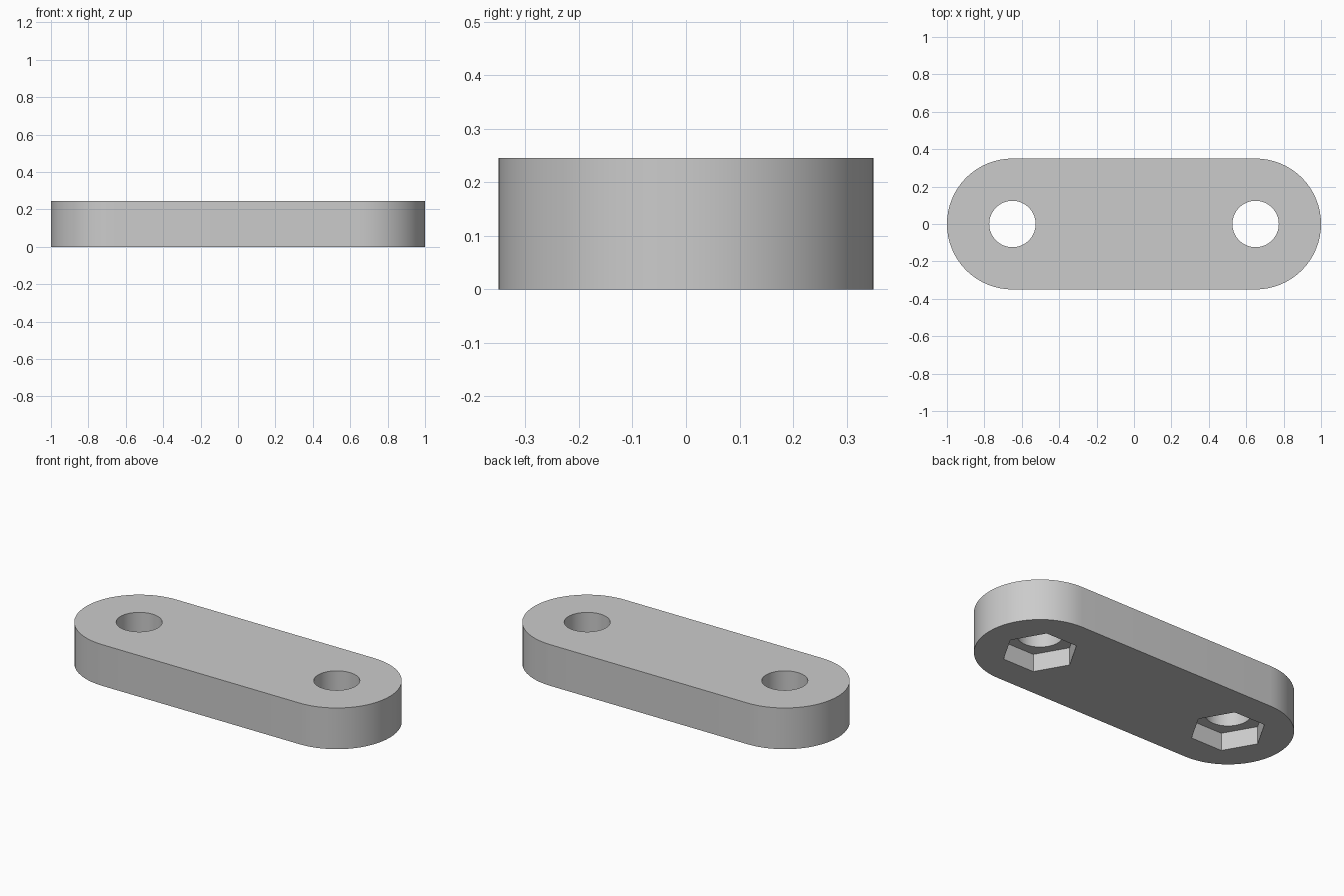
import bpy
import bmesh
from math import cos, sin, pi, radians

if "Cube" in bpy.data.objects:
    bpy.data.objects.remove(bpy.data.objects["Cube"], do_unlink=True)

END_RADIUS = 0.35
HOLE_X = 0.65
THICKNESS = 0.245
HOLE_RADIUS = 0.124
NUT_RADIUS = 0.205
NUT_DEPTH = 0.105
ARC_STEPS = 32

grey = bpy.data.materials.new("light grey")
grey.use_nodes = True
colour = (0.6, 0.6, 0.6, 1)
grey.diffuse_color = colour
grey.node_tree.nodes["Principled BSDF"].inputs["Base Color"].default_value = colour


def arc(cx, radius, start, sweep, count, closed=False):
    steps = count if closed else count + 1
    return [(cx + radius * cos(start + sweep * i / count),
             radius * sin(start + sweep * i / count)) for i in range(steps)]


def prism(name, outline, bottom, top):
    """Extrude a flat outline upwards into a solid."""
    bm = bmesh.new()
    base = bm.faces.new([bm.verts.new((x, y, bottom)) for x, y in outline])
    extruded = bmesh.ops.extrude_face_region(bm, geom=[base])["geom"]
    verts = [v for v in extruded if isinstance(v, bmesh.types.BMVert)]
    bmesh.ops.translate(bm, verts=verts, vec=(0, 0, top - bottom))
    bmesh.ops.recalc_face_normals(bm, faces=bm.faces[:])
    mesh = bpy.data.meshes.new(name)
    bm.to_mesh(mesh)
    bm.free()
    mesh.materials.append(grey)
    obj = bpy.data.objects.new(name, mesh)
    bpy.context.collection.objects.link(obj)
    return obj


def cut(target, cutter):
    """Subtract a cutter from the target, then discard the cutter."""
    cutter.hide_render = True
    mod = target.modifiers.new("cut", 'BOOLEAN')
    mod.operation = 'DIFFERENCE'
    mod.solver = 'EXACT'
    mod.object = cutter
    bpy.ops.object.modifier_apply(modifier=mod.name)
    bpy.data.objects.remove(cutter, do_unlink=True)


# Plate with two half-round ends
outline = (arc(HOLE_X, END_RADIUS, -pi / 2, pi, ARC_STEPS)
           + arc(-HOLE_X, END_RADIUS, pi / 2, pi, ARC_STEPS))
plate = prism("link_plate", outline, 0, THICKNESS)
bpy.context.view_layer.objects.active = plate
plate.select_set(True)

# Round bolt hole and hexagonal nut pocket at each end
for side in (-1, 1):
    x = side * HOLE_X
    cut(plate, prism("nut_pocket_cutter",
                     arc(x, NUT_RADIUS, 0, 2 * pi, 6, True), -0.1, NUT_DEPTH))
    cut(plate, prism("bolt_hole_cutter",
                     arc(x, HOLE_RADIUS, 0, 2 * pi, 2 * ARC_STEPS, True),
                     -0.1, THICKNESS + 0.1))

# Smooth curved walls, crisp rims and pocket corners
bpy.ops.object.shade_smooth_by_angle(angle=radians(30))
